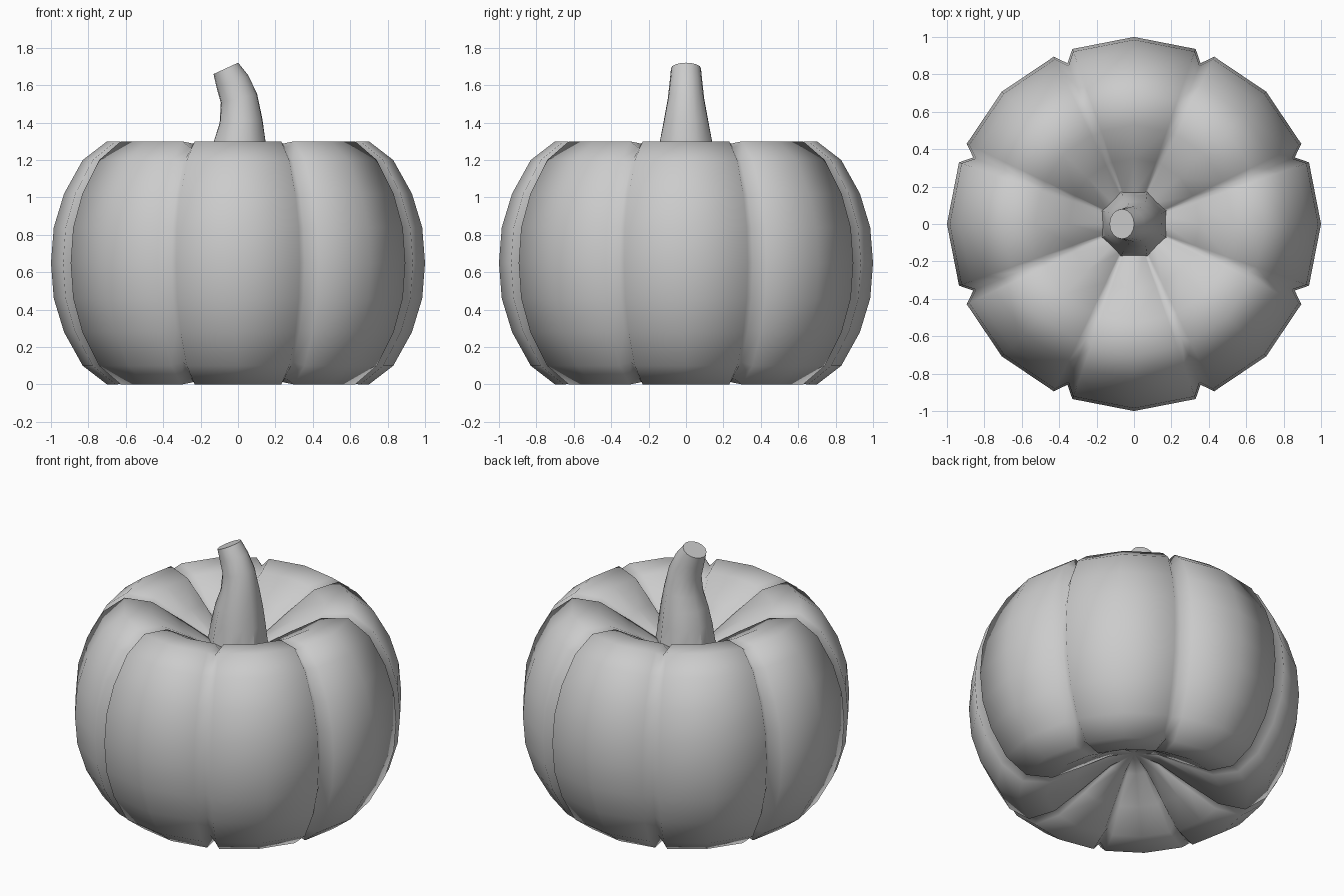
import bpy, math

if "Cube" in bpy.data.objects:
    bpy.data.objects.remove(bpy.data.objects["Cube"])

def add_mesh(name, verts, faces, smooth_angle=None):
    me = bpy.data.meshes.new(name)
    me.from_pydata(verts, [], faces)
    me.update()
    ob = bpy.data.objects.new(name, me)
    bpy.context.collection.objects.link(ob)
    bpy.ops.object.select_all(action='DESELECT')
    bpy.context.view_layer.objects.active = ob
    ob.select_set(True)
    if smooth_angle is None:
        bpy.ops.object.shade_smooth()
    else:
        bpy.ops.object.shade_smooth_by_angle(angle=math.radians(smooth_angle))
    return ob

def bridge(rings, n):
    """Quads between successive rings of n vertices (listed bottom to top)."""
    return [(k * n + i, k * n + (i + 1) % n, (k + 1) * n + (i + 1) % n, (k + 1) * n + i)
            for k in range(rings - 1) for i in range(n)]

# Pumpkin body: eight lobes with narrow grooves, dimpled top and bottom
# upper half profile: radius, height above the middle, groove depth in r and z
upper = [(1.0, 0.0, .07, 0), (.985, .19, .07, .005), (.93, .37, .065, .01),
         (.83, .55, .06, .02), (.70, .65, .04, .035), (.53, .635, .015, .045),
         (.35, .53, 0, .035), (.16, .41, 0, .015)]
profile = [(r, -h, gr, -gz) for r, h, gr, gz in reversed(upper[1:])] + upper
mid = .65
columns = [(0, 1.0, 0), (19.4, .992, 0), (22.5, 1.0, 1), (25.6, .992, 0)]

verts = []
for r, h, gr, gz in profile:
    for lobe in range(8):
        for ang, scale, groove in columns:
            a = math.radians(lobe * 45 + ang)
            rad = r * scale - groove * gr
            verts.append((rad * math.cos(a), rad * math.sin(a), mid + h - groove * gz))
n = 32
faces = bridge(len(profile), n)
bottom, top = len(verts), len(verts) + 1
verts += [(0, 0, mid - .36), (0, 0, mid + .36)]
last = (len(profile) - 1) * n
for i in range(n):
    j = (i + 1) % n
    faces += [(bottom, j, i), (top, last + i, last + j)]
add_mesh("pumpkin_body", verts, faces)

# Stem: ribbed base, bending towards -x, with a tilted cut end
# centre x, z, half width x, half width y, tilt (rise per unit x), rib depth
stem = [(0, 1.03, .19, .19, 0, .10), (.004, 1.2, .167, .167, 0, .09),
        (.01, 1.31, .146, .148, 0, .07), (.016, 1.41, .12, .125, .1, .05),
        (.005, 1.53, .10, .10, .25, .03), (-.03, 1.62, .085, .088, .4, .01),
        (-.065, 1.69, .066, .08, .46, 0)]
m = 16
verts = []
for cx, z, rx, ry, tilt, rib in stem:
    for i in range(m):
        a = 2 * math.pi * (i + .5 + .5) / m
        k = 1.0 if i % 2 == 0 else 1 - rib
        dx = rx * k * math.cos(a)
        verts.append((cx + dx, ry * k * math.sin(a), z + tilt * dx))
faces = bridge(len(stem), m)
faces.append(tuple(reversed(range(m))))
faces.append(tuple((len(stem) - 1) * m + i for i in range(m)))
add_mesh("stem", verts, faces, 50)
